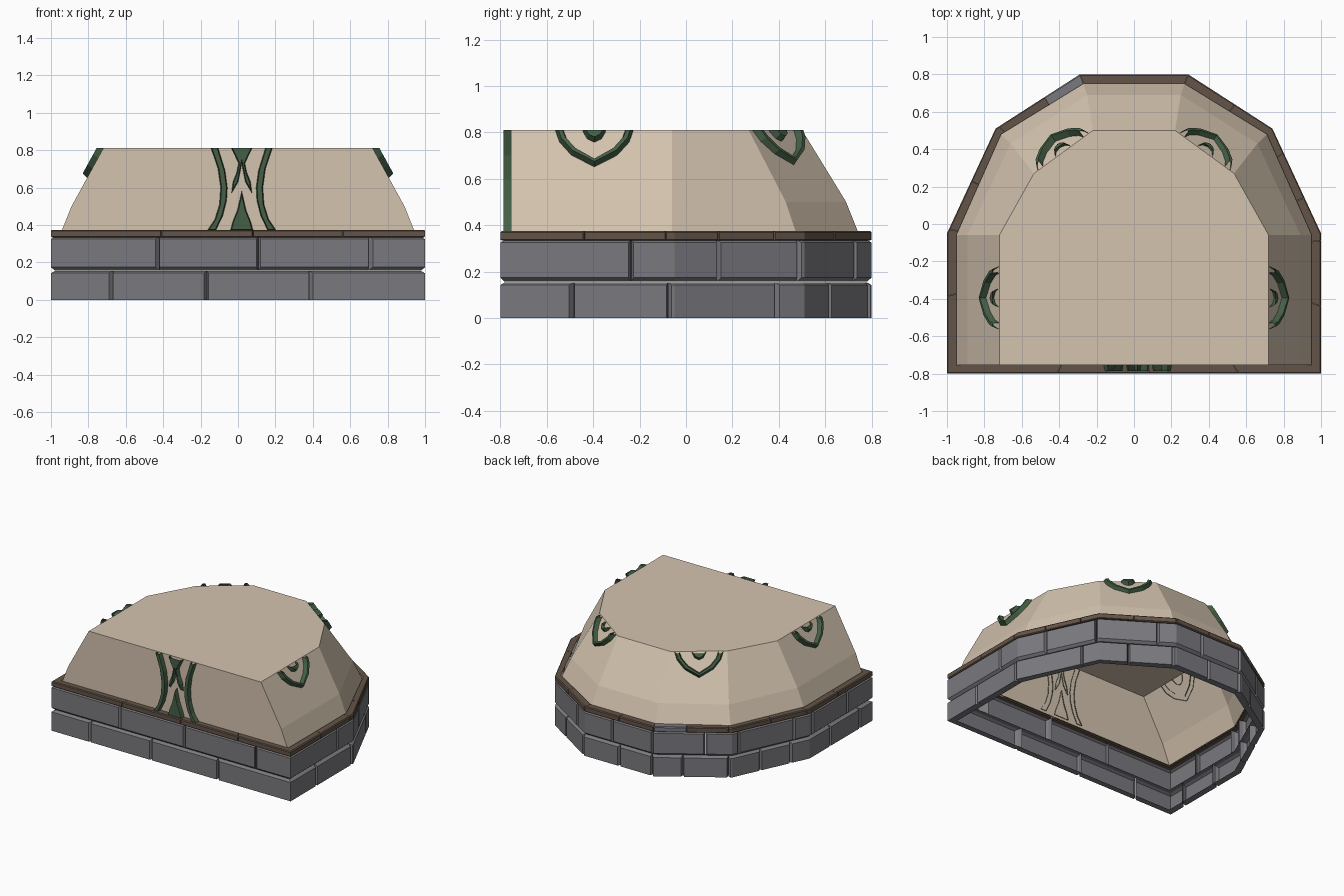
import bpy, bmesh, math
from mathutils import Vector

if "Cube" in bpy.data.objects:
    bpy.data.objects.remove(bpy.data.objects["Cube"])


def mat(name, c):
    m = bpy.data.materials.new(name)
    m.diffuse_color = (*c, 1)
    m.use_nodes = True
    m.node_tree.nodes["Principled BSDF"].inputs["Base Color"].default_value = m.diffuse_color
    return m


PLASTER = mat("beige plaster", (0.66, 0.55, 0.43))
STONE = mat("grey stone", (0.195, 0.19, 0.21))
WOOD = mat("brown trim", (0.125, 0.088, 0.064))
GREEN = mat("green carving", (0.058, 0.115, 0.06))


def make(name, bm, m):
    me = bpy.data.meshes.new(name)
    bm.to_mesh(me)
    bm.free()
    me.materials.append(m)
    ob = bpy.data.objects.new(name, me)
    bpy.context.collection.objects.link(ob)
    return ob


def outline(half):
    """D-shaped plan, counter-clockwise from the front left corner."""
    left = [(-x, y) for x, y in half]
    return [Vector(p) for p in [left[0]] + half + left[:0:-1]]


OUTER = outline([(1, -.8), (1, -.05), (.74, .51), (.29, .8)])
INNER = outline([(.95, -.755), (.95, -.06), (.71, .48), (.27, .75)])
MID = outline([(.89, -.755), (.89, -.06), (.66, .43), (.25, .69)])
TOP = outline([(.72, -.755), (.72, -.06), (.535, .27), (.22, .5)])
N = len(OUTER)
ZT = .81

# dome: open shell, three rings and a flat cap
bm = bmesh.new()
rings = [[bm.verts.new((*p, z)) for p in o]
         for o, z in ((INNER, .35), (MID, .5), (TOP, ZT))]
for a, b in zip(rings, rings[1:]):
    # the upright front is one flat face per ring
    for i in range(N):
        j = (i + 1) % N
        bm.faces.new((a[i], a[j], b[j], b[i]))
bm.faces.new(rings[-1])
make("dome", bm, PLASTER)


def at(p, f, z):
    """Point at perimeter position p (edge number + fraction), depth f."""
    k, t = int(p) % N, p - int(p)
    a = OUTER[k].lerp(OUTER[(k + 1) % N], t)
    b = INNER[k].lerp(INNER[(k + 1) % N], t)
    return (*a.lerp(b, f), z)


def seg_len(p):
    k = int(p) % N
    return (OUTER[(k + 1) % N] - OUTER[k]).length


def block(bm, a, b, sections):
    """Chamfered block bent round the outline; sections: depth, z0, z1, end gap."""
    corners = [k for k in range(int(a), int(b) + 1) if a + 1e-4 < k < b - 1e-4]
    loops = []
    for f, z0, z1, g in sections:
        ps = [a + g / seg_len(a)] + corners + [b - g / seg_len(b - 1e-4)]
        low = [bm.verts.new(at(p, f, z0)) for p in ps]
        high = [bm.verts.new(at(p, f, z1)) for p in ps]
        loops.append(low + high[::-1])
    n = len(loops[0])
    for i in range(n // 2 - 1):
        q = loops[0]
        bm.faces.new((q[i], q[i + 1], q[n - 2 - i], q[n - 1 - i]))
    for r0, r1 in zip(loops, loops[1:]):
        for i in range(n):
            j = (i + 1) % n
            bm.faces.new((r1[i], r1[j], r0[j], r0[i]))


def course(name, joints, sections, m, only=None, skip=None):
    bm = bmesh.new()
    ends = joints[1:] + [joints[0] + N]
    for i, (a, b) in enumerate(zip(joints, ends)):
        if i != skip and (only is None or i == only):
            block(bm, a, b, sections)
    return make(name, bm, m)


# two courses of stone
course("lower_stones",
       [.16, .415, .695, 1.41, 1.97, 2.79, 3.38, 3.96, 4.5, 4.97, 5.37, 5.96,
        6.37, 6.76, 7.33, 7.8],
       [(0, 0, .142, .011), (.4, 0, .153, .002), (1, 0, .153, .002)], STONE)
course("upper_stones",
       [.285, .555, .855, 1.75, 2.34, 2.96, 3.76, 4.4, 4.98, 5.66, 6.09, 6.8,
        7.05, 7.6],
       [(0, .174, .325, .011), (.4, .157, .336, .002), (1, .157, .336, .002)], STONE)

# trim strip, one piece of which is stone
trim = [.295, .54, .78, 1.48, 1.95, 2.34, 2.77, 3.45, 4.0, 4.5, 5.0, 5.42,
        5.96, 6.5, 6.96, 7.45]
prof = [(0, .338, .368, .004), (.12, .334, .374, .001), (1, .334, .374, .001)]
course("trim", trim, prof, WOOD, skip=10)
course("stone_trim_piece", trim, prof, STONE, only=10)


def carving(name, polys, o, u, v, bevel, mirror=False):
    """Raised bevelled plates drawn in the u, v plane at o, cut at the dome top."""
    o, u, v = Vector(o), Vector(u), Vector(v)
    n = u.cross(v)
    bm = bmesh.new()
    for poly in polys:
        f = bm.faces.new([bm.verts.new(o + u * x + v * y - n * .006) for x, y in poly])
        f.normal_update()
        if f.normal.dot(n) < 0:
            f.normal_flip()
        bmesh.ops.inset_individual(bm, faces=[f], thickness=bevel, depth=.038,
                                   use_even_offset=True)
    cut = bmesh.ops.bisect_plane(bm, geom=bm.verts[:] + bm.edges[:] + bm.faces[:],
                                 plane_co=(0, 0, ZT), plane_no=(0, 0, 1),
                                 clear_outer=True)
    ob = make(name, bm, GREEN)
    if mirror:
        ob.modifiers.new("mirror", 'MIRROR').use_mirror_merge = False
    return ob


def sym(half, c=0):
    """Close a left half outline by mirroring it about x = c."""
    return half + [(2 * c - x, y) for x, y in reversed(half) if x != c]


# pointed arch with a drop inside, on the side and rear diagonal facets
out = [(-.17, .04), (-.17, 0), (-.152, -.06), (-.1, -.125), (0, -.183)]
inn = [(-.132, .04), (-.132, 0), (-.117, -.045), (-.075, -.098), (0, -.146)]
arch = sym(out) + sym(inn)[::-1]
drop = sym([(-.05, .04), (-.05, -.01), (-.032, -.045), (0, -.062)])
for name, k, o in (("side_carving", 1, (.72, -.395, ZT)),
                   ("rear_carving", 2, None), ):
    if o is None:
        k = 3
        o = (*((TOP[3] + TOP[4]) / 2), ZT)
    a, b = TOP[k], TOP[k + 1]
    u = Vector((*(b - a), 0)).normalized()
    up = Vector((*((a + b) / 2 - (MID[k] + MID[k + 1]) / 2), ZT - .5))
    v = (up - u * up.dot(u)).normalized()
    carving(name, [arch, drop], o, u, v, .010, mirror=True)

# front carving: two curved bands, a forked tail and a spire
C = .02
band = [(-.148, .85), (-.145, .81), (-.108, .7), (-.094, .6), (-.1, .51),
        (-.125, .43), (-.165, .37), (-.118, .37), (-.08, .45), (-.06, .53),
        (-.056, .6), (-.068, .69), (-.105, .81), (-.108, .85)]
fork = sym([(-.045, .85), (-.036, .81), (.002, .73), (-.008, .68), (-.028, .63),
            (-.036, .565), (.002, .63), (C, .72)], C)
spire = sym([(-.042, .37), (-.028, .42), (-.004, .48), (C, .585)], C)
carving("front_carving",
        [band, [(2 * C - x, y) for x, y in band], fork, spire],
        (0, -.755, 0), (1, 0, 0), (0, 0, 1), .006)
